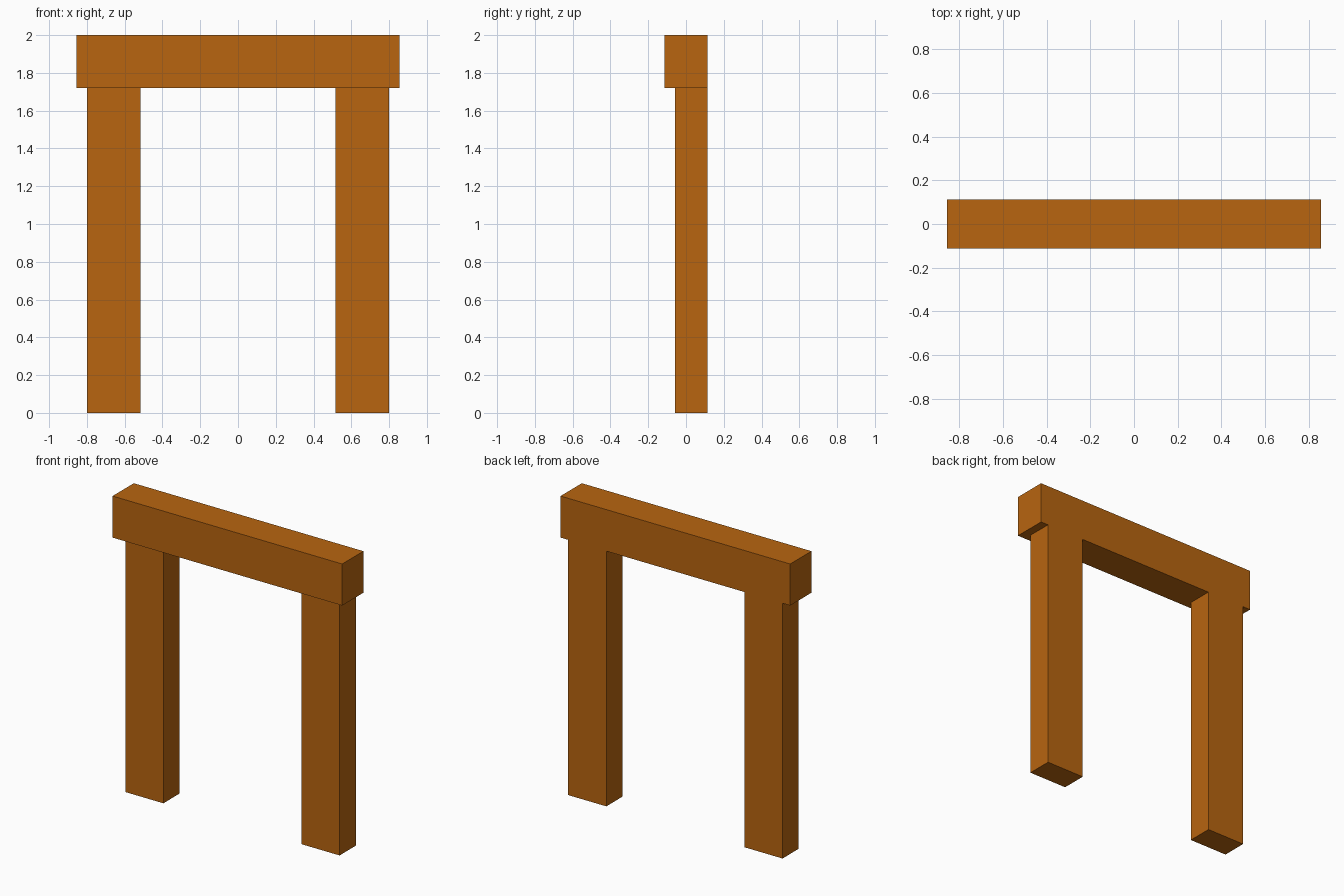
import bpy

if "Cube" in bpy.data.objects:
    bpy.data.objects.remove(bpy.data.objects["Cube"])

wood = bpy.data.materials.new("orange_wood")
wood.diffuse_color = (0.48, 0.13, 0.005, 1)
wood.use_nodes = True
wood.node_tree.nodes["Principled BSDF"].inputs["Base Color"].default_value = wood.diffuse_color


def box(name, low, high):
    """Axis-aligned box between two corners."""
    centre = [(a + b) / 2 for a, b in zip(low, high)]
    bpy.ops.mesh.primitive_cube_add(size=1, location=centre)
    ob = bpy.context.object
    ob.name = name
    ob.scale = [b - a for a, b in zip(low, high)]
    bpy.ops.object.transform_apply(location=False, rotation=False, scale=True)
    ob.data.materials.append(wood)
    return ob


HALF_DEPTH = 0.113
BEAM_BOTTOM = 1.72

# Beam across the top
box("top_beam", (-0.856, -HALF_DEPTH, BEAM_BOTTOM), (0.856, HALF_DEPTH, 2.0))

# Posts, set back from the beam's front and flush with its back
for name, x in (("left_post", -0.657), ("right_post", 0.657)):
    box(name, (x - 0.142, -0.059, 0), (x + 0.142, HALF_DEPTH, BEAM_BOTTOM))
